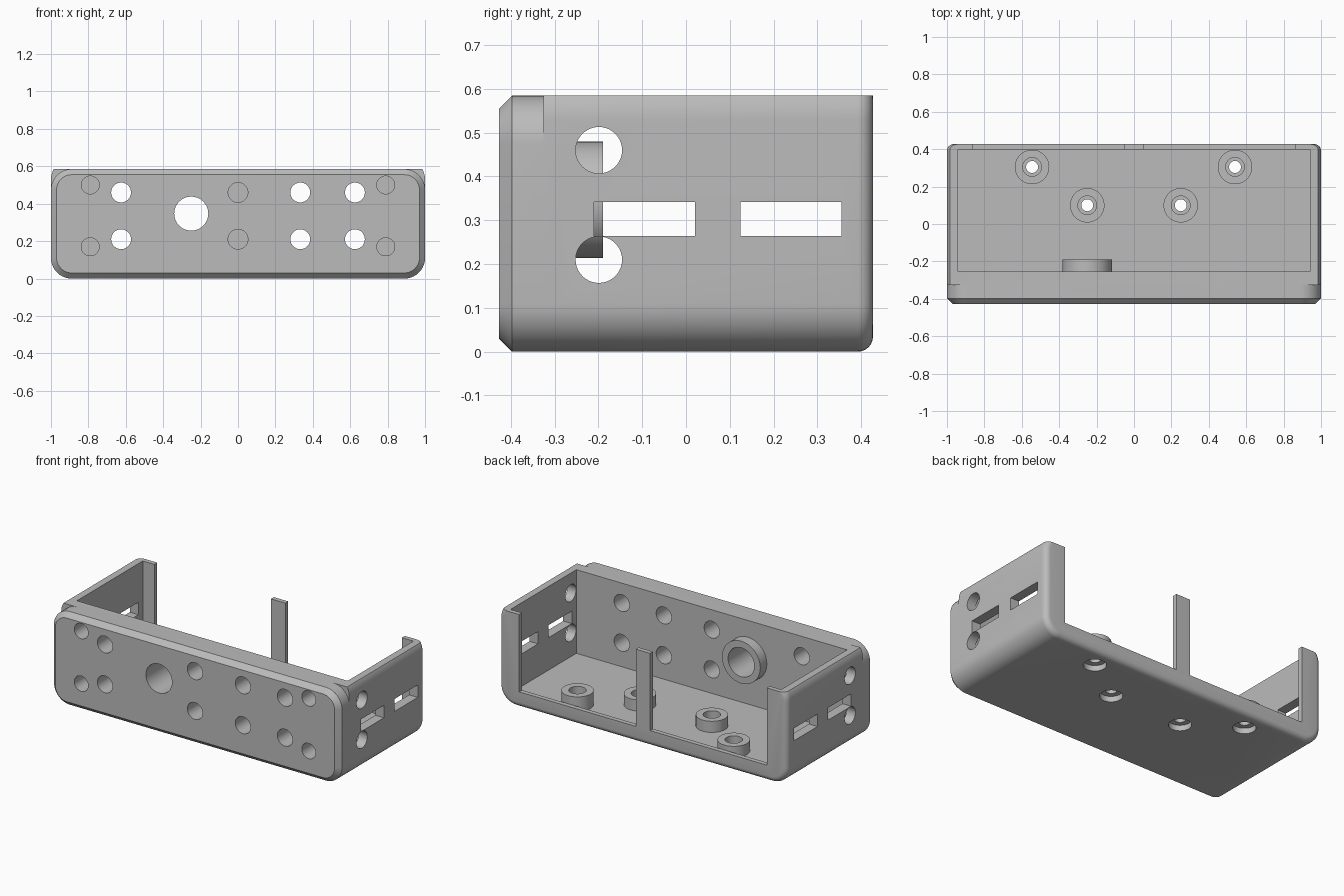
import bpy, bmesh, math
from mathutils import Matrix

cube = bpy.data.objects.get("Cube")
if cube:
    bpy.data.objects.remove(cube, do_unlink=True)

TOP = 0.585      # open rim height
RADIUS = 0.11    # long edge rounding

grey = bpy.data.materials.new("light_grey")
grey.use_nodes = True
grey.diffuse_color = (0.5, 0.5, 0.5, 1)
grey.node_tree.nodes["Principled BSDF"].inputs["Base Color"].default_value = (0.5, 0.5, 0.5, 1)


def make(name, bm):
    bmesh.ops.recalc_face_normals(bm, faces=bm.faces)
    mesh = bpy.data.meshes.new(name)
    bm.to_mesh(mesh)
    bm.free()
    mesh.materials.append(grey)
    obj = bpy.data.objects.new(name, mesh)
    bpy.context.collection.objects.link(obj)
    return obj


def box(x0, x1, y0, y1, z0, z1):
    bm = bmesh.new()
    bmesh.ops.create_cube(bm, size=1)
    for v in bm.verts:
        v.co.x = x0 if v.co.x < 0 else x1
        v.co.y = y0 if v.co.y < 0 else y1
        v.co.z = z0 if v.co.z < 0 else z1
    return make("cutter", bm)


def cylinder(axis, a, b, r, lo, hi):
    """Cylinder along an axis; a and b are its other two coordinates."""
    bm = bmesh.new()
    bmesh.ops.create_cone(bm, cap_ends=True, segments=40, radius1=r, radius2=r, depth=hi - lo)
    mid = (lo + hi) / 2
    if axis == "x":
        mat = Matrix.Translation((mid, a, b)) @ Matrix.Rotation(math.pi / 2, 4, "Y")
    elif axis == "y":
        mat = Matrix.Translation((a, mid, b)) @ Matrix.Rotation(math.pi / 2, 4, "X")
    else:
        mat = Matrix.Translation((a, b, mid))
    bmesh.ops.transform(bm, matrix=mat, verts=bm.verts)
    return make("cutter", bm)


def rounded_loft(name, height, sections, steps=10):
    """Rounded rectangles in xz, lofted through (y, inset) sections."""
    bm = bmesh.new()
    rings = []
    for y, inset in sections:
        r = RADIUS - inset
        ring = []
        for k, (sx, top) in enumerate(((1, 1), (-1, 1), (-1, 0), (1, 0))):
            cx = sx * (1 - RADIUS)
            cz = height - RADIUS if top else RADIUS
            for i in range(steps + 1):
                t = (k + i / steps) * math.pi / 2
                ring.append(bm.verts.new((cx + r * math.cos(t), y, cz + r * math.sin(t))))
        rings.append(ring)
    for a, b in zip(rings, rings[1:]):
        for i in range(len(a)):
            j = (i + 1) % len(a)
            bm.faces.new((a[i], a[j], b[j], b[i]))
    bm.faces.new(rings[0])
    bm.faces.new(rings[-1])
    return make(name, bm)


def combine(target, tool, operation="DIFFERENCE"):
    mod = target.modifiers.new("combine", "BOOLEAN")
    mod.operation = operation
    mod.solver = "EXACT"
    mod.object = tool
    bpy.context.view_layer.objects.active = target
    bpy.ops.object.modifier_apply(modifier=mod.name)
    bpy.data.objects.remove(tool, do_unlink=True)


# Shell with filleted back edges, trimmed flat at the rim
fillet = 0.035
back = [(0.427 - fillet + fillet * math.sin(t), fillet * (1 - math.cos(t)))
        for t in (i * math.pi / 12 for i in range(7))]
enclosure = rounded_loft("enclosure", 0.64, [(-0.325, 0)] + back)
combine(enclosure, box(-2, 2, -1, 1, TOP, 1))

# Thick front panel with chamfered face
panel = rounded_loft("front_panel", TOP, [(-0.427, 0.03), (-0.397, 0), (-0.29, 0)])
combine(enclosure, panel, "UNION")

# Cavity, then two back openings leaving a central post
combine(enclosure, box(-0.94, 0.94, -0.255, 0.398, 0.06, 1))
for x0, x1 in ((-0.86, -0.05), (0.05, 0.86)):
    combine(enclosure, box(x0, x1, 0.37, 0.6, 0.1, 1))

# Floor standoffs with screw recesses above and below
for x, y, top in ((-0.545, 0.305, 0.13), (0.54, 0.305, 0.15), (-0.25, 0.1, 0.13), (0.25, 0.1, 0.13)):
    combine(enclosure, cylinder("z", x, y, 0.092, 0.03, top), "UNION")
    combine(enclosure, cylinder("z", x, y, 0.032, -0.1, 0.3))
    combine(enclosure, cylinder("z", x, y, 0.05, 0.08, 0.3))
    combine(enclosure, cylinder("z", x, y, 0.065, -0.1, 0.035))

# Collar and large hole in the front panel
combine(enclosure, cylinder("y", -0.25, 0.347, 0.133, -0.3, -0.19), "UNION")
combine(enclosure, cylinder("y", -0.25, 0.347, 0.091, -0.6, -0.1))

# Paired front holes
for x in (-0.625, 0, 0.333, 0.625):
    for z in (0.21, 0.46):
        combine(enclosure, cylinder("y", x, z, 0.053, -0.6, -0.2))

# Blind corner holes
for x in (-0.79, 0.79):
    for z in (0.17, 0.5):
        combine(enclosure, cylinder("y", x, z, 0.048, -0.6, -0.3))

# Side holes and slots, through both walls
for lo, hi in ((-1.2, -0.92), (0.92, 1.2)):
    for z in (0.21, 0.46):
        combine(enclosure, cylinder("x", -0.199, z, 0.053, lo, hi))
    for y0, y1 in ((-0.21, 0.02), (0.124, 0.355)):
        combine(enclosure, box(lo, hi, y0, y1, 0.264, 0.342))

bpy.ops.object.select_all(action="DESELECT")
enclosure.select_set(True)
bpy.context.view_layer.objects.active = enclosure
bpy.ops.object.shade_smooth_by_angle(angle=math.radians(30))
